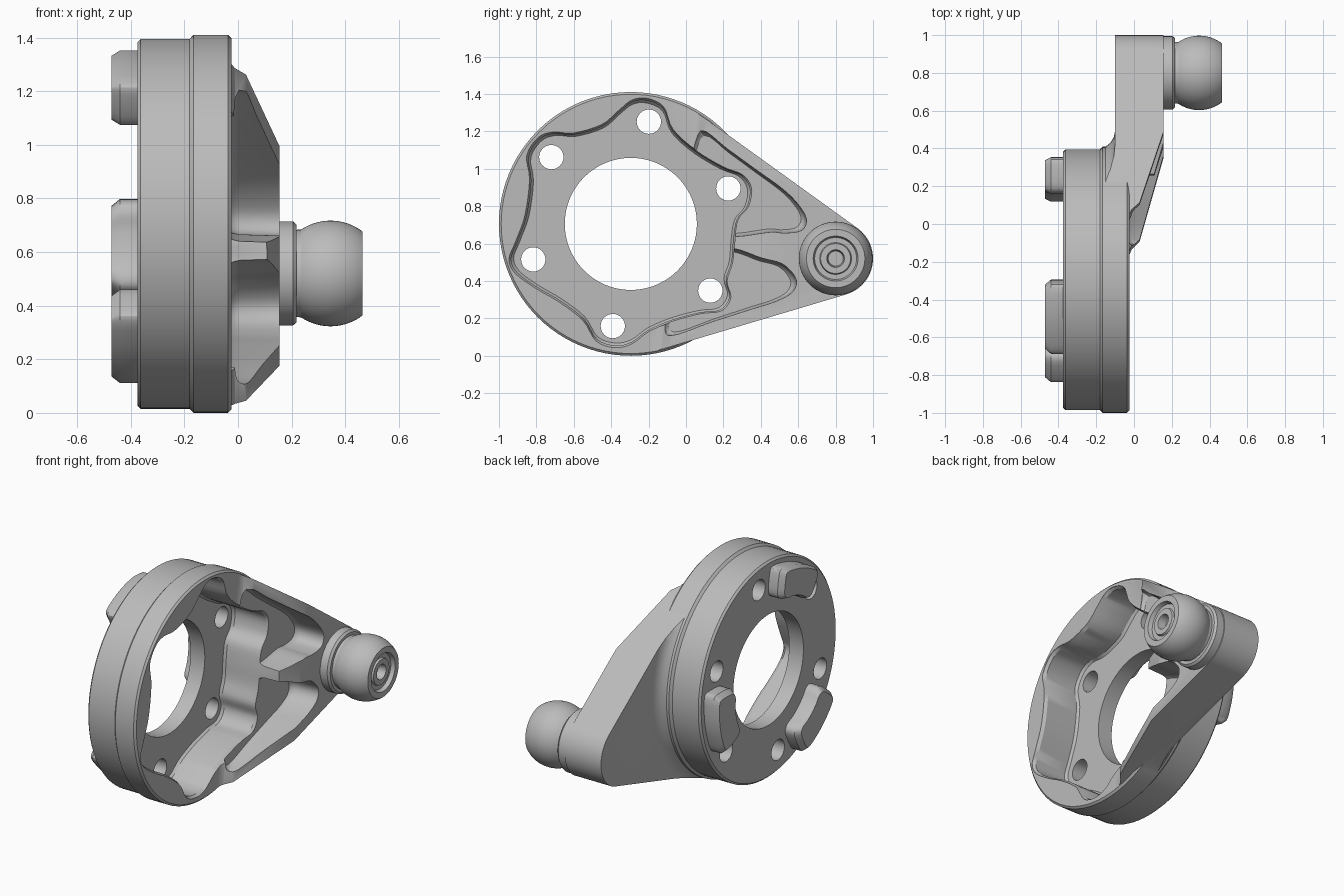
import bpy, bmesh, math
from math import sin, cos, pi, radians
from mathutils import Vector

if "Cube" in bpy.data.objects:
    bpy.data.objects.remove(bpy.data.objects["Cube"])

grey = bpy.data.materials.new("cast grey")
grey.use_nodes = True
grey.diffuse_color = (0.5, 0.5, 0.5, 1)
grey.node_tree.nodes["Principled BSDF"].inputs["Base Color"].default_value = (0.5, 0.5, 0.5, 1)

HUB = Vector((-0.295, 0.705))      # ring centre in (y, z)
TIP = Vector((0.80, 0.52))         # ball stud centre in (y, z)
AXIS = (TIP - HUB).normalized()


def loft(name, rings, closed=False):
    """Skin a list of equal point rings; cap the ends unless closed."""
    bm = bmesh.new()
    vr = [[bm.verts.new(p) for p in r] for r in rings]
    n = len(vr[0])
    pairs = list(zip(vr, vr[1:])) + ([(vr[-1], vr[0])] if closed else [])
    for a, b in pairs:
        for i in range(n):
            j = (i + 1) % n
            bm.faces.new((a[i], a[j], b[j], b[i]))
    if not closed:
        bm.faces.new(vr[0])
        bm.faces.new(vr[-1])
    bmesh.ops.recalc_face_normals(bm, faces=bm.faces)
    me = bpy.data.meshes.new(name)
    bm.to_mesh(me)
    bm.free()
    me.materials.append(grey)
    ob = bpy.data.objects.new(name, me)
    bpy.context.collection.objects.link(ob)
    return ob


def prism(name, pts, steps):
    """Extrude a (y, z) outline along x; steps are (x, scale about the middle)."""
    pts = [Vector(p) for p in pts]
    c = sum(pts, Vector((0, 0))) / len(pts)
    rings = [[(x, *(c + (p - c) * s)) for p in pts] for x, s in steps]
    return loft(name, rings)


def lathe(name, profile, centre, segs=96, closed=False):
    """Revolve (x, radius) points about a line along x."""
    rings = [[(x, centre.x + r * cos(2 * pi * i / segs), centre.y + r * sin(2 * pi * i / segs))
              for i in range(segs)] for x, r in profile]
    return loft(name, rings, closed)


def spline(pts, sub=4):
    """Closed Catmull-Rom curve through the points."""
    p = [Vector(q) for q in pts]
    n, out = len(p), []
    for i in range(n):
        a, b, c, d = (p[(i + k) % n] for k in (-1, 0, 1, 2))
        for s in range(sub):
            t = s / sub
            out.append(0.5 * (2 * b + (c - a) * t + (2 * a - 5 * b + 4 * c - d) * t ** 2
                              + (3 * b - a - 3 * c + d) * t ** 3))
    return out


def combine(target, tool, op):
    """Apply a boolean and remove the tool object."""
    m = target.modifiers.new("b", 'BOOLEAN')
    m.operation, m.object, m.solver = op, tool, 'EXACT'
    bpy.context.view_layer.update()
    dg = bpy.context.evaluated_depsgraph_get()
    me = bpy.data.meshes.new_from_object(target.evaluated_get(dg))
    target.modifiers.clear()
    target.data = me
    bpy.data.objects.remove(tool)


def polar(r, deg):
    return HUB + Vector((cos(radians(deg)), sin(radians(deg)))) * r


# arm: teardrop outline around the ring and the boss
R, r = 0.69, 0.2
a = math.atan2(AXIS.y, AXIS.x)
phi = math.acos((R - r) / (TIP - HUB).length)


def arc(c, rad, t0, t1, n):
    return [c + Vector((cos(t0 + (t1 - t0) * i / n), sin(t0 + (t1 - t0) * i / n))) * rad
            for i in range(n + 1)]


teardrop = arc(HUB, R, a + phi, a - phi + 2 * pi, 72) + arc(TIP, r, a - phi, a + phi, 32)
body = prism("bracket_body", teardrop, [(-0.2, 1), (0.155, 1)])

# sloped front of the arm
side = Vector((-AXIS.y, AXIS.x))
slope = [(-1.2, -0.026), (0.24, -0.026), (0.27, -0.012), (0.31, 0.03), (0.72, 0.155), (0.72, 0.4), (-1.2, 0.4)]
rings = [[(x, *(HUB + AXIS * u + side * v)) for u, x in slope] for v in (-1.2, 1.2)]
combine(body, loft("slope_cutter", rings), 'DIFFERENCE')

# flat back of the arm with a fillet into the ring
flare = [(-0.3, 0.68), (-0.175, 0.69), (-0.15, 0.705), (-0.125, 0.725), (-0.107, 0.755),
         (-0.1, 0.79), (-0.1, 2), (-0.3, 2)]
combine(body, lathe("flare_cutter", flare, HUB, closed=True), 'DIFFERENCE')

# ring drum with a shallow step
drum = [(-0.375, 0.678), (-0.363, 0.69), (-0.18, 0.69), (-0.166, 0.705), (-0.037, 0.705), (-0.025, 0.693)]
combine(body, lathe("drum", drum, HUB), 'UNION')

# arm pockets on both sides of the middle rib
upper = [(0.07, 1.215), (0.22, 1.11), (0.37, 1.0), (0.52, 0.89), (0.6, 0.81), (0.645, 0.73), (0.62, 0.67),
         (0.53, 0.655), (0.45, 0.66), (0.27, 0.635), (0.1, 0.64), (0.0, 0.85), (0.01, 1.05)]
lower = [(0.1, 0.58), (0.26, 0.575), (0.4, 0.525), (0.52, 0.49), (0.59, 0.41), (0.57, 0.34), (0.48, 0.29),
         (0.37, 0.255), (0.14, 0.18), (-0.1, 0.1), (-0.12, 0.2), (0.0, 0.4)]
for pts in (upper, lower):
    tool = prism("pocket_cutter", spline(pts), [(-0.031, 0.9), (-0.02, 0.94), (0.005, 0.97), (0.3, 1.02)])
    combine(body, tool, 'DIFFERENCE')

# wavy main cavity
cavity = [(-0.21, 1.375), (-0.12, 1.33), (-0.07, 1.21), (0.05, 1.1), (0.2, 1.01), (0.3, 0.97), (0.35, 0.9),
          (0.335, 0.8), (0.28, 0.73), (0.26, 0.62), (0.25, 0.5), (0.22, 0.4), (0.24, 0.31), (0.19, 0.24),
          (0.08, 0.225), (-0.07, 0.185), (-0.2, 0.13), (-0.29, 0.065), (-0.38, 0.045), (-0.48, 0.08),
          (-0.55, 0.19), (-0.68, 0.29), (-0.8, 0.36), (-0.91, 0.44), (-0.945, 0.515), (-0.91, 0.61),
          (-0.86, 0.75), (-0.835, 0.94), (-0.85, 1.07), (-0.79, 1.165), (-0.71, 1.195), (-0.6, 1.19),
          (-0.45, 1.235), (-0.36, 1.31), (-0.29, 1.365)]
steps = [(-0.275, 0.965), (-0.26, 0.985), (-0.045, 0.985), (-0.028, 1.003), (0.3, 1.003)]
combine(body, prism("cavity_cutter", spline(cavity), steps), 'DIFFERENCE')

# centre bore and six bolt holes
combine(body, lathe("bore_cutter", [(-0.6, 0.353), (0.3, 0.353)], HUB), 'DIFFERENCE')
for k in range(6):
    tool = lathe("hole_cutter", [(-0.6, 0.065), (-0.1, 0.065)], polar(0.555, 20 + 60 * k), 32)
    combine(body, tool, 'DIFFERENCE')
parts = [body]

# three chamfered pads on the back
for k, mid in enumerate((-10, 110, 230)):
    outline = [polar(0.648, mid + d) for d in (-16, -8, 0, 8, 16)]
    outline += [polar(0.62, mid + 18.5), polar(0.5, mid + 20)]
    outline += [polar(0.46, mid + d) for d in (16, 8, 0, -8, -16)]
    outline += [polar(0.5, mid - 20), polar(0.62, mid - 18.5)]
    parts.append(prism(f"back_pad_{k + 1}", spline(outline), [(-0.37, 1), (-0.44, 1), (-0.472, 0.86)]))

# ball stud: collar, ball and socketed end
stud = [(0.14, 0.194), (0.205, 0.194), (0.218, 0.182), (0.218, 0.163)]
lo, hi = math.asin(-0.11 / 0.197), math.asin(0.12 / 0.197)
for i in range(21):
    t = lo + (hi - lo) * i / 20
    stud.append((0.345 + 0.197 * sin(t), 0.197 * cos(t)))
stud += [(0.465, 0.12), (0.44, 0.112), (0.44, 0.085), (0.452, 0.08), (0.452, 0.047), (0.4, 0.04)]
parts.append(lathe("ball_stud", stud, TIP, 64))

# smooth shading with sharp edges kept
bpy.ops.object.select_all(action='DESELECT')
for ob in parts:
    ob.select_set(True)
bpy.context.view_layer.objects.active = body
bpy.ops.object.shade_smooth_by_angle(angle=radians(30))
